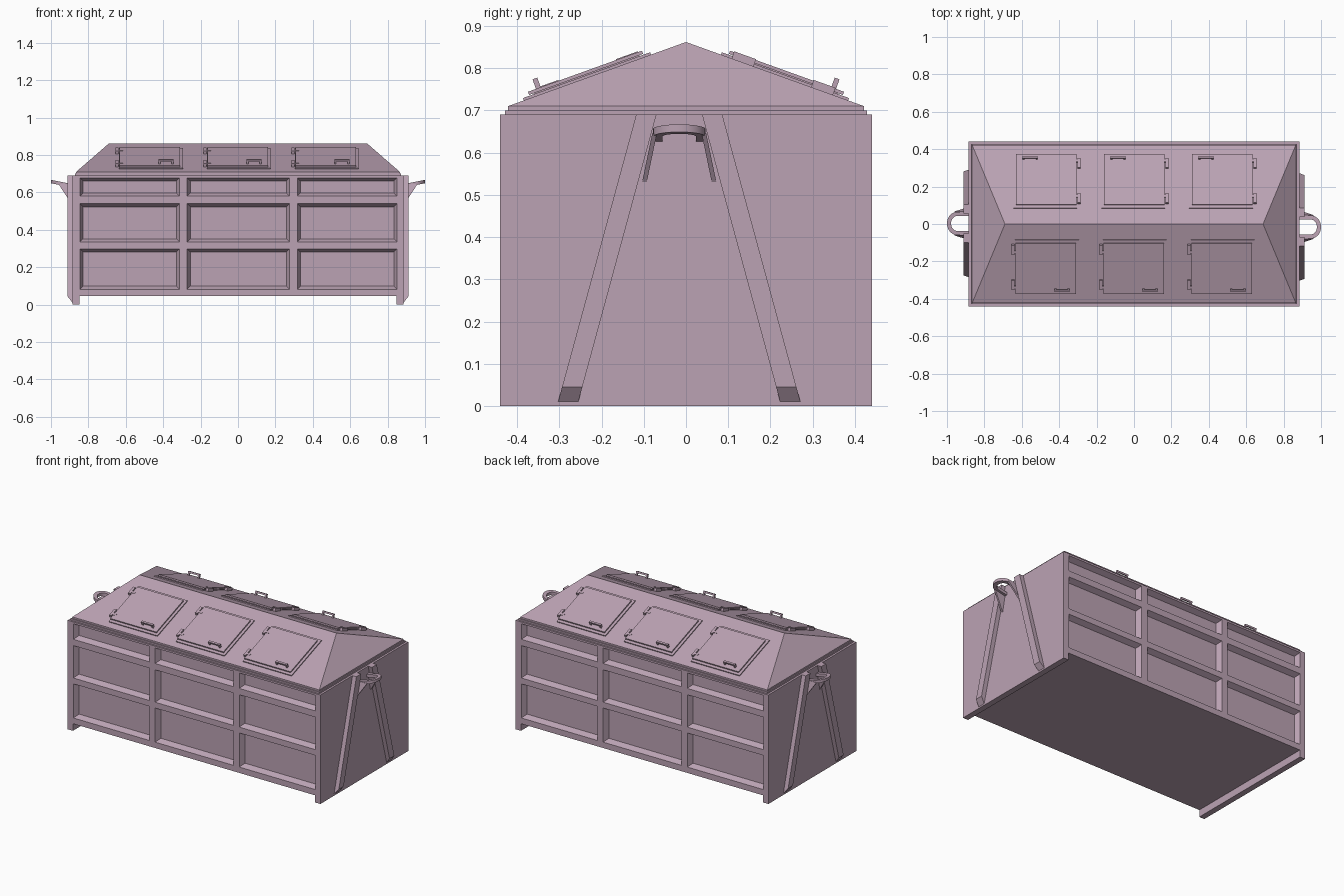
import bpy, bmesh, math
from mathutils import Matrix, Vector

if "Cube" in bpy.data.objects:
    bpy.data.objects.remove(bpy.data.objects["Cube"])

paint = bpy.data.materials.new("mauve_paint")
paint.diffuse_color = (0.50, 0.365, 0.455, 1)
paint.use_nodes = True
paint.node_tree.nodes["Principled BSDF"].inputs["Base Color"].default_value = paint.diffuse_color


def finish(bm, name):
    bmesh.ops.remove_doubles(bm, verts=bm.verts, dist=0.0001)
    bmesh.ops.recalc_face_normals(bm, faces=bm.faces)
    me = bpy.data.meshes.new(name)
    bm.to_mesh(me)
    bm.free()
    me.materials.append(paint)
    ob = bpy.data.objects.new(name, me)
    bpy.context.collection.objects.link(ob)
    return ob


def quad(bm, pts):
    return bm.faces.new([bm.verts.new(p) for p in pts])


def add_loft(bm, a, b, mat=Matrix()):
    """Closed solid between two matching polygons."""
    va = [bm.verts.new(mat @ Vector(p)) for p in a]
    vb = [bm.verts.new(mat @ Vector(p)) for p in b]
    n = len(a)
    bm.faces.new(va)
    bm.faces.new(vb[::-1])
    for i in range(n):
        bm.faces.new((va[i], va[(i + 1) % n], vb[(i + 1) % n], vb[i]))


def add_box(bm, x0, x1, y0, y1, z0, z1, mat=Matrix()):
    r = [(x0, y0), (x1, y0), (x1, y1), (x0, y1)]
    add_loft(bm, [(*p, z0) for p in r], [(*p, z1) for p in r], mat)


turn = Matrix.Rotation(math.pi, 4, 'Z')

# Body with recessed, bevelled side panels
W, D, B, T = 0.885, 0.44, 0.045, 0.69
DEPTH, BEV = 0.032, 0.017
xs = [-W, -0.845, -0.313, -0.272, 0.276, 0.317, 0.85, W]
zs = [B, 0.082, 0.298, 0.335, 0.54, 0.58, 0.678, T]
bm = bmesh.new()
for m in (Matrix(), turn):
    for i in range(7):
        for j in range(7):
            x0, x1, z0, z1 = xs[i], xs[i + 1], zs[j], zs[j + 1]
            outer = [m @ Vector(p) for p in ((x0, -D, z0), (x1, -D, z0), (x1, -D, z1), (x0, -D, z1))]
            if i % 2 and j % 2:
                y, b = -D + DEPTH, BEV
                inner = [m @ Vector(p) for p in ((x0 + b, y, z0 + b), (x1 - b, y, z0 + b),
                                                 (x1 - b, y, z1 - b), (x0 + b, y, z1 - b))]
                quad(bm, inner)
                for k in range(4):
                    n = (k + 1) % 4
                    quad(bm, (outer[k], outer[n], inner[n], inner[k]))
            else:
                quad(bm, outer)
bmesh.ops.remove_doubles(bm, verts=bm.verts, dist=0.0001)
# ends, floor and top close the two open borders
for x in (-W, W):
    e = [v for v in bm.verts if abs(v.co.x - x) < 1e-4]
    f = sorted((v for v in e if v.co.y < 0), key=lambda v: v.co.z)
    g = sorted((v for v in e if v.co.y > 0), key=lambda v: -v.co.z)
    bm.faces.new(f + g)
for z in (B, T):
    e = [v for v in bm.verts if abs(v.co.z - z) < 1e-4]
    f = sorted((v for v in e if v.co.y < 0), key=lambda v: v.co.x)
    g = sorted((v for v in e if v.co.y > 0), key=lambda v: -v.co.x)
    bm.faces.new(f + g)
finish(bm, "container_body")

# Skid feet across both ends
bm = bmesh.new()
for m in (Matrix(), turn):
    add_box(bm, 0.848, W, -D, D, 0, B, m)
finish(bm, "end_feet")

# Eave strip and hipped roof
bm = bmesh.new()
add_box(bm, -0.872, 0.872, -0.429, 0.429, T, 0.70)
finish(bm, "roof_rim")
bm = bmesh.new()
rx, ry = 0.865, 0.422
low = [bm.verts.new((sx * rx, sy * ry, 0.70)) for sx, sy in ((-1, -1), (1, -1), (1, 1), (-1, 1))]
eave = [bm.verts.new((v.co.x, v.co.y, 0.71)) for v in low]
ra, rb = bm.verts.new((-0.69, 0, 0.862)), bm.verts.new((0.69, 0, 0.862))
bm.faces.new(low)
for i in range(4):
    bm.faces.new((low[i], low[(i + 1) % 4], eave[(i + 1) % 4], eave[i]))
bm.faces.new((eave[0], eave[1], rb, ra))
bm.faces.new((eave[2], eave[3], ra, rb))
bm.faces.new((eave[1], eave[2], rb))
bm.faces.new((eave[3], eave[0], ra))
finish(bm, "hipped_roof")

# Hatches: local y runs up the slope, measured down from the ridge
slope = math.atan2(0.152, 0.422)
frames, lids, hinges, handles = (bmesh.new() for _ in range(4))
for side in (Matrix(), turn):
    for cx in (-0.47, 0, 0.47):
        m = side @ Matrix.Translation((cx, 0, 0.862)) @ Matrix.Rotation(slope, 4, 'X')
        add_box(frames, -0.165, 0.175, -0.408, -0.088, -0.004, 0.006, m)
        add_box(lids, -0.163, 0.16, -0.392, -0.105, 0.008, 0.016, m)
        add_box(lids, -0.15, 0.15, -0.38, -0.115, 0.004, 0.009, m)
        for y in (-0.17, -0.37):
            add_box(hinges, -0.184, -0.168, y, y + 0.055, -0.002, 0.018, m)
            add_box(hinges, -0.170, -0.145, y + 0.008, y + 0.022, 0.004, 0.018, m)
        # arched pull handle
        add_box(handles, 0.045, 0.055, -0.372, -0.360, 0.012, 0.036, m)
        add_box(handles, 0.115, 0.125, -0.372, -0.360, 0.012, 0.036, m)
        add_box(handles, 0.045, 0.125, -0.372, -0.360, 0.030, 0.040, m)
finish(frames, "hatch_frames")
finish(lids, "hatch_lids")
finish(hinges, "hatch_hinges")
handle_ob = finish(handles, "hatch_handles")

# End braces, lifting loops and their gussets
braces, loops, gussets = (bmesh.new() for _ in range(3))
for m, cy in ((Matrix(), -0.016), (turn, -0.003)):
    m = m @ Matrix.Translation((0, cy, 0))
    for s in (-1, 1):
        # leaning bar with a chamfered foot
        prof = [(W - 0.005, 0.01), (W, 0.01), (0.912, 0.045), (0.912, T), (W - 0.005, T)]
        yc = lambda z: 0.287 + (0.102 - 0.287) * (z - 0.01) / 0.68
        add_loft(braces, [(x, s * (yc(z) - 0.048), z) for x, z in prof],
                 [(x, s * yc(z), z) for x, z in prof], m)
        # triangular gusset, splayed at the foot
        tri = [(W, 0.077, 0.53), (0.96, 0.053, 0.645), (W, 0.053, 0.645)]
        add_loft(gussets, [(x, s * y, z) for x, y, z in tri],
                 [(x, s * (y + 0.011), z) for x, y, z in tri], m)
    # U-shaped loop rising slightly outwards
    rings = []
    path = [(W, -1)] + [(0.945, math.pi * (i / 14 - 0.5)) for i in range(15)] + [(W, 1)]
    for k, (x, a) in enumerate(path):
        ring = []
        for r, ex, dz in ((0.062, 0.055, -0.009), (0.062, 0.055, 0.009),
                          (0.040, 0.033, 0.009), (0.040, 0.033, -0.009)):
            if k in (0, 16):
                px, py = x, a * r
            else:
                px, py = x + ex * math.cos(a), r * math.sin(a)
            ring.append(loops.verts.new(m @ Vector((px, py, 0.635 + (px - W) * 0.2 + dz))))
        rings.append(ring)
    for p, q in zip(rings, rings[1:]):
        for i in range(4):
            loops.faces.new((p[i], p[(i + 1) % 4], q[(i + 1) % 4], q[i]))
    loops.faces.new(rings[0])
    loops.faces.new(rings[-1])
finish(braces, "end_braces")
finish(gussets, "loop_gussets")
loop_ob = finish(loops, "lifting_loops")

# Smooth the round loops only
bpy.ops.object.select_all(action='DESELECT')
loop_ob.select_set(True)
bpy.context.view_layer.objects.active = loop_ob
bpy.ops.object.shade_smooth_by_angle(angle=math.radians(30))
